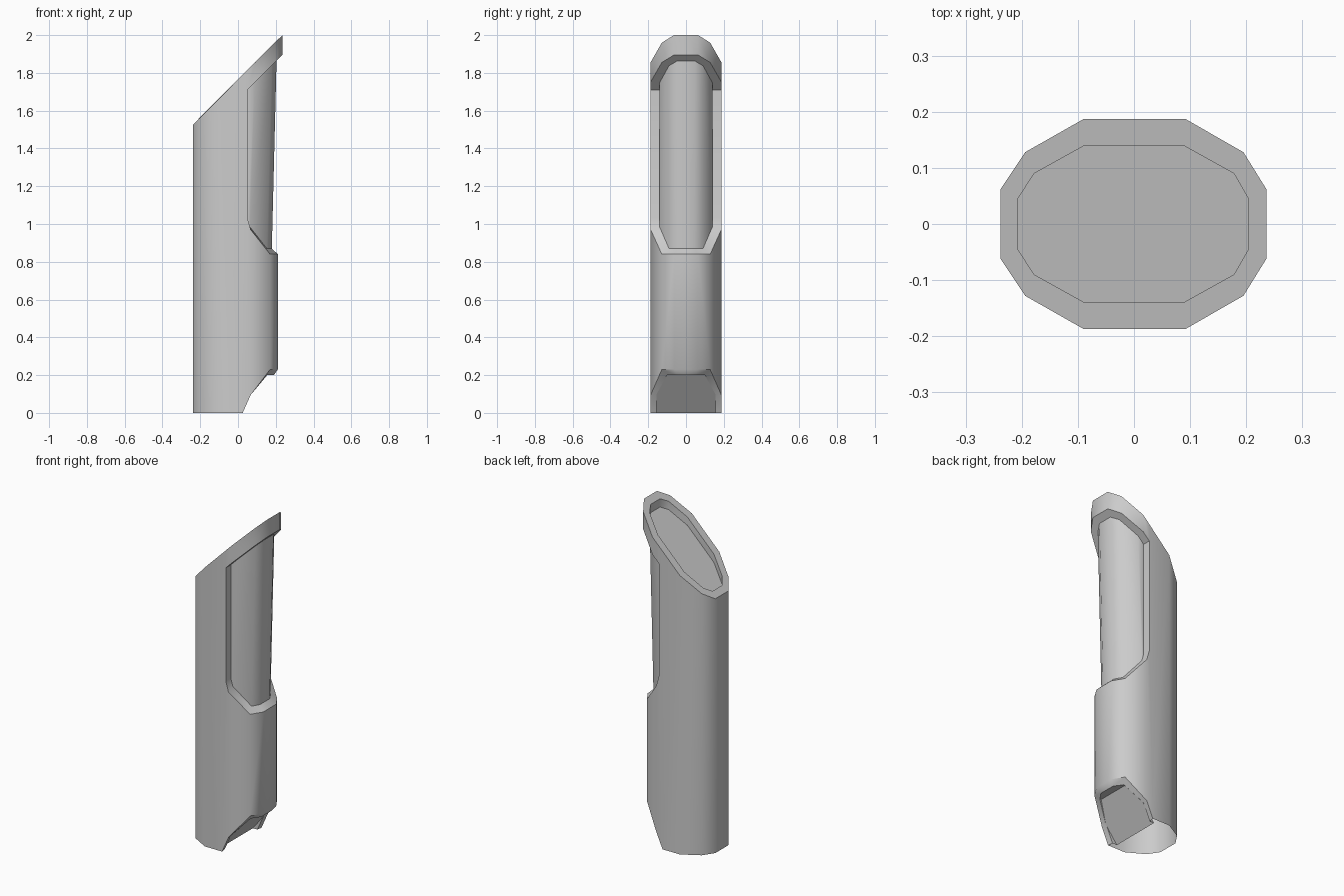
import bpy, bmesh
from mathutils import Vector

if "Cube" in bpy.data.objects:
    bpy.data.objects.remove(bpy.data.objects["Cube"])

# Half cross-sections (y >= 0), from the left centre line round to the right one
LEFT = [(-.238, 0), (-.238, .062), (-.194, .128), (-.09, .187)]
LEFT_IN = [(-.207, 0), (-.207, .045), (-.178, .09), (-.088, .14)]
RIGHT = [(.05, .187), (.092, .187), (.195, .128), (.236, .062), (.236, 0)]
RIGHT_IN = [(.05, .14), (.088, .14), (.178, .09), (.204, .045), (.204, 0)]
LEAN = .025           # right side leans in towards the bottom
TOP, BAND = 1.765, 1.66   # offsets of the 45 degree planes

bm = bmesh.new()


def slanted(pts, offset):
    return [Vector((x, y, x + offset)) for x, y in pts]


def leaned(pts, heights):
    return [Vector((x - (LEAN if i else 0), y, z))
            for i, ((x, y), z) in enumerate(zip(pts, heights))]


def face(pts):
    bm.faces.new([bm.verts.new(p) for p in pts])


def strip(a, b):
    for i in range(len(a) - 1):
        face([a[i], a[i + 1], b[i + 1], b[i]])


# Edge loops of the shell
top = slanted(LEFT + RIGHT, TOP)
win_up = slanted(RIGHT, BAND)
win_low = leaned(RIGHT, [1.03, .97, .84, .84, .84])
cut = leaned(RIGHT, [0, .095, .23, .23, .23])
cut[0].x = .025
base = [Vector((x, y, 0)) for x, y in LEFT]

# Outer shell: left wall, long side, lower front, upper band
strip(base, top[:4])
face([base[3], cut[0], win_low[0], win_up[0], top[4], top[3]])
strip(cut, win_low)
strip(win_up, top[4:])

# Side window: rim and sunken curved panel
in_up = slanted(RIGHT_IN, BAND)
in_low = leaned(RIGHT_IN, [1.03, .985, .87, .87, .87])
strip(win_up, in_up)
strip(win_low, in_low)
face([win_low[0], in_low[0], in_up[0], win_up[0]])
strip(in_low, in_up)

# Slanted top: rim, wall and sunken panel
rim = slanted(LEFT_IN + RIGHT_IN[1:], TOP)
floor = [p - Vector((0, 0, .05)) for p in rim]
strip(top[:4], rim[:4])
face([top[3], top[4], top[5], rim[4], rim[3]])
strip(top[5:], rim[4:])
strip(rim, floor)
face(floor)

# Bottom cut: rim, wall and sunken panel
cut_in = [Vector(p) for p in ((.02, .155, 0), (.065, .155, .1), (.155, .1, .2),
                              (.19, .05, .2), (.19, 0, .2))]
deep = [Vector((.78 * p.z - .01, p.y, p.z)) for p in cut_in]
strip(cut, cut_in)
strip(cut_in, deep)
face([deep[0], deep[1], deep[2], deep[4], Vector((-.01, 0, 0))])

# Weld, mirror and finish
bmesh.ops.remove_doubles(bm, verts=bm.verts, dist=.0005)
bmesh.ops.mirror(bm, geom=bm.verts[:] + bm.edges[:] + bm.faces[:],
                 axis='Y', merge_dist=.0005)
bmesh.ops.remove_doubles(bm, verts=bm.verts, dist=.0005)
bmesh.ops.recalc_face_normals(bm, faces=bm.faces)
mesh = bpy.data.meshes.new("tube_body")
bm.to_mesh(mesh)
bm.free()
body = bpy.data.objects.new("tube_body", mesh)
bpy.context.collection.objects.link(body)
bpy.context.view_layer.objects.active = body
body.select_set(True)
bpy.ops.object.shade_smooth_by_angle(angle=.63)
